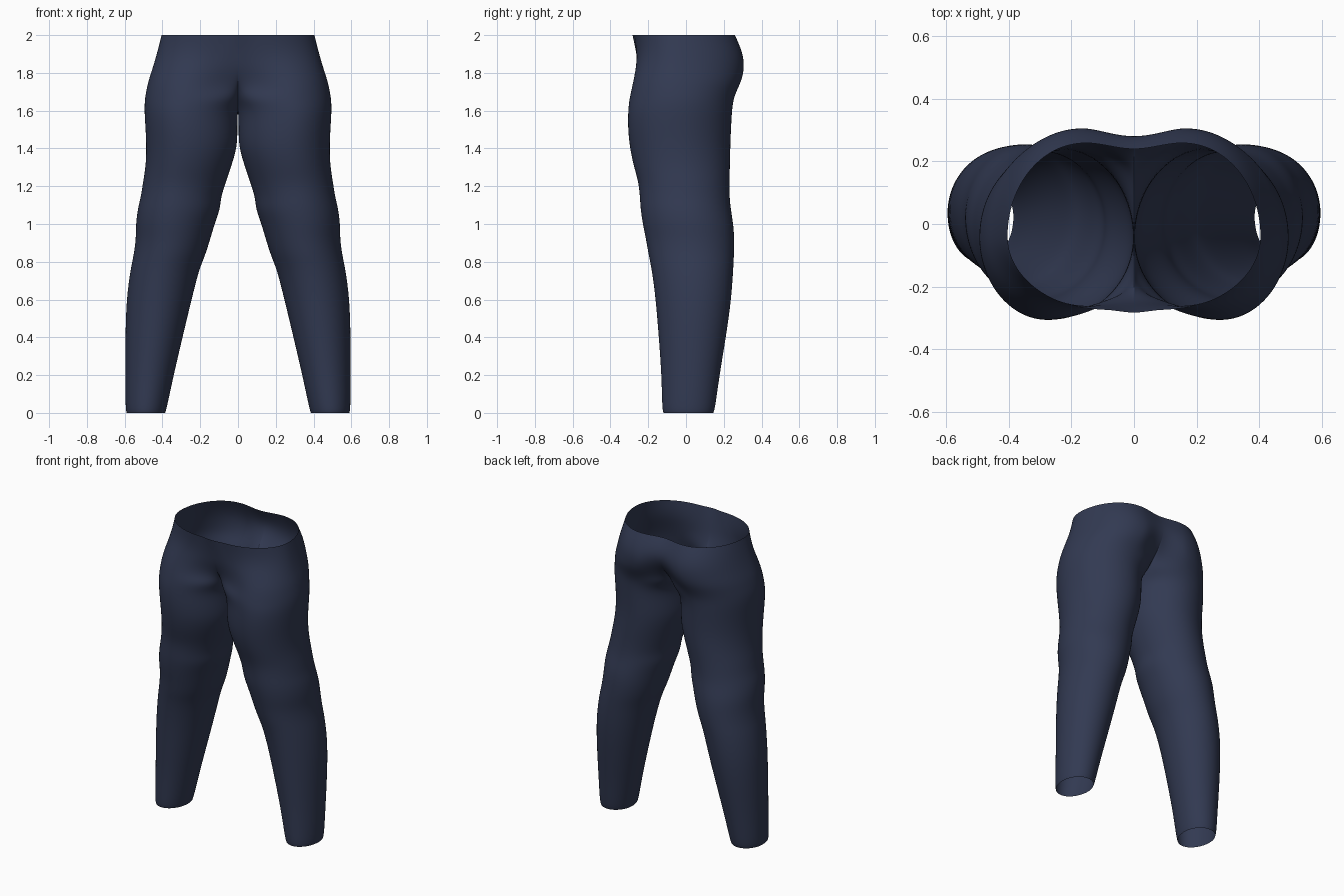
import bpy, bmesh, math

if "Cube" in bpy.data.objects:
    bpy.data.objects.remove(bpy.data.objects["Cube"])

N = 8  # segments per quarter ring

# Leg rings: z, inner x, outer x, front y, back y
LEG = [
    (0.00, .385, .590, -.120, .145),
    (0.02, .378, .596, -.127, .154),
    (0.20, .340, .597, -.130, .178),
    (0.40, .293, .597, -.145, .212),
    (0.60, .245, .592, -.161, .241),
    (0.76, .205, .570, -.182, .251),
    (0.83, .174, .554, -.198, .255),
    (0.92, .146, .541, -.213, .257),
    (1.00, .123, .542, -.230, .252),
    (1.08, .093, .532, -.242, .238),
    (1.14, .090, .516, -.245, .232),
    (1.22, .064, .504, -.252, .231),
    (1.31, .033, .489, -.279, .234),
    (1.41, .002, .486, -.300, .236),
    (1.51, .002, .491, -.309, .240),
    (1.60, .000, .497, -.308, .245),
]
# Hip rings: z, outer x, front y, back y, centre front y, centre back y,
# front peak x, back peak x, roundness of the centre crease
HIP = [
    (1.66, .495, -.301, .252, -.140, .110, .26, .23, 1.0),
    (1.71, .486, -.290, .272, -.185, .165, .26, .21, .6),
    (1.76, .475, -.279, .296, -.222, .220, .25, .19, .2),
    (1.82, .455, -.267, .309, -.248, .268, .22, .17, 0),
    (1.88, .437, -.260, .306, -.259, .286, .17, .17, 0),
    (1.94, .421, -.265, .287, -.270, .272, .12, .17, 0),
    (2.00, .406, -.274, .260, -.283, .240, .10, .16, 0),
]


def quarter(i):
    a = math.pi / 2 * i / N
    return math.cos(a), math.sin(a)


def ring(z, xo, yf, yb, pf, pb, ym, inner):
    """Ring from the outer side, over the back, the inside and the front."""
    pts = []
    for i in range(N):
        c, s = quarter(i)
        pts.append((pb + (xo - pb) * c, ym + (yb - ym) * s, z))
    pts += [(*inner(pb, yb, i, 1), z) for i in range(N + 1)]
    pts += [(*inner(pf, yf, i, 0), z) for i in range(N, -1, -1)]
    for i in range(N - 1, 0, -1):
        c, s = quarter(i)
        pts.append((pf + (xo - pf) * c, ym + (yf - ym) * s, z))
    return pts


def leg_ring(z, xi, xo, yf, yb):
    mid = (xi + xo) / 2
    t = min(max((z - .9) / .6, 0), 1)
    ym = (yf + yb) / 2 + .01 * (1 - 2 * t)

    def inner(p, y, i, back):
        c, s = quarter(i)
        return p - (p - xi) * s, ym + (y - ym) * c
    return ring(z, xo, yf, yb, mid + .03 * t, mid - .01 * t, ym, inner)


def hip_ring(z, xo, yf, yb, cf, cb, pf, pb, k):
    def inner(p, y, i, back):
        c, s = quarter(i)
        u = 1 - s
        f = k * c + (1 - k) * (1 - math.cos(math.pi * u)) / 2
        centre = cb if back else cf
        return p * u, centre + (y - centre) * f
    return ring(z, xo, yf, yb, pf, pb, -.04, inner)


# Loft one half of the trousers
bm = bmesh.new()
rows = [leg_ring(*r) for r in LEG] + [hip_ring(*r) for r in HIP]
rows = [[bm.verts.new(p) for p in row] for row in rows]
count = len(rows[0])
seam = 2 * N  # the centre seam is left open between its two copies
for lo, hi in zip(rows, rows[1:]):
    for j in range(count):
        if j != seam:
            k = (j + 1) % count
            bm.faces.new((lo[j], lo[k], hi[k], hi[j]))
# Close the inner leg seam
bmesh.ops.remove_doubles(bm, verts=bm.verts[:], dist=1e-5)
for f in bm.faces:
    f.smooth = True

mesh = bpy.data.meshes.new("trousers")
bm.to_mesh(mesh)
bm.free()
trousers = bpy.data.objects.new("trousers", mesh)
bpy.context.collection.objects.link(trousers)

# Dark navy cloth
cloth = bpy.data.materials.new("navy cloth")
cloth.diffuse_color = (.032, .042, .085, 1)
cloth.use_nodes = True
cloth.node_tree.nodes["Principled BSDF"].inputs["Base Color"].default_value = cloth.diffuse_color
mesh.materials.append(cloth)

# Second leg and smooth surface
mirror = trousers.modifiers.new("mirror", 'MIRROR')
mirror.use_axis[0] = True
mirror.merge_threshold = .0005
smooth = trousers.modifiers.new("smooth", 'SUBSURF')
smooth.levels = smooth.render_levels = 2
